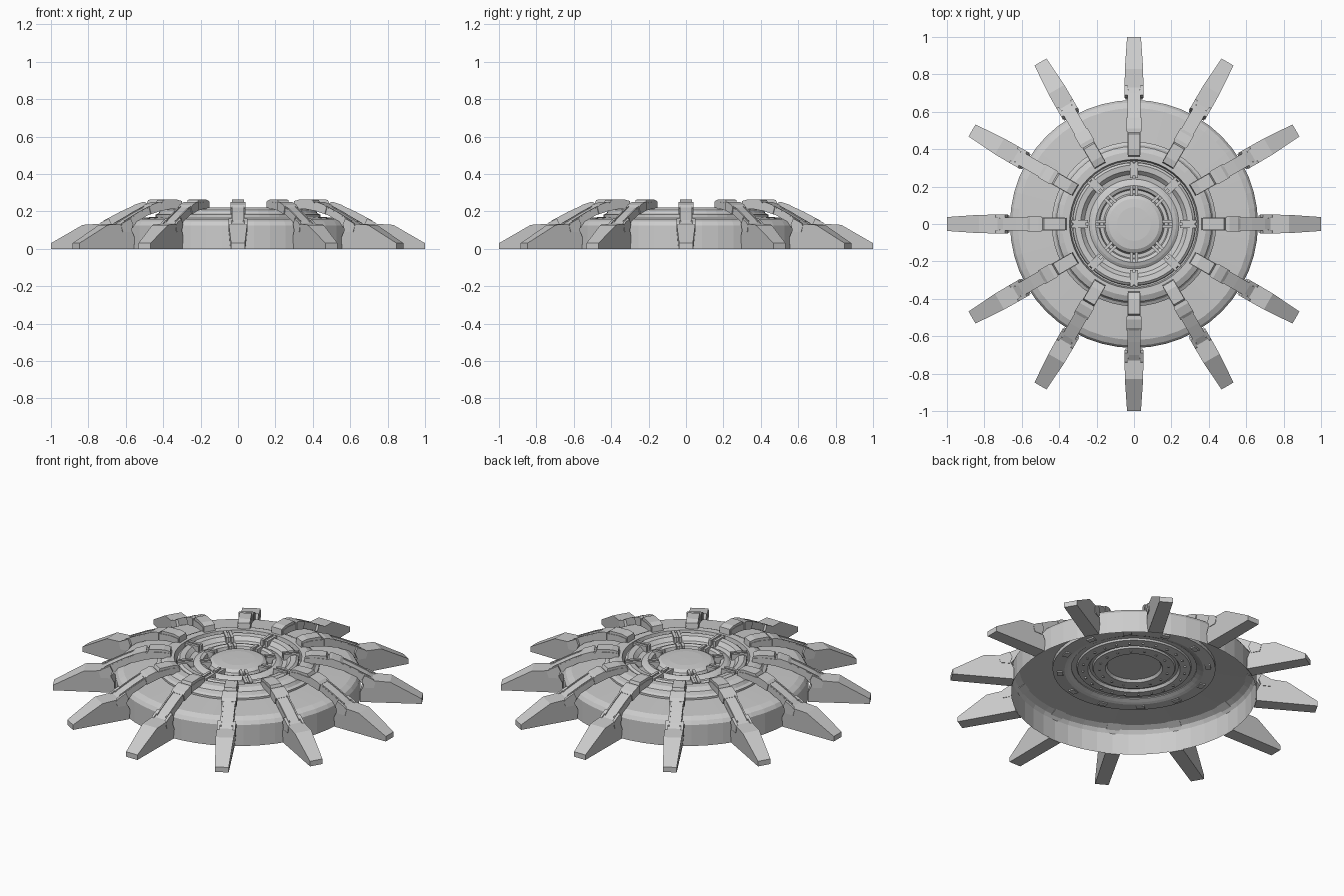
import bpy, bmesh
from math import sin, cos, pi


def make_object(name, bm):
    bmesh.ops.recalc_face_normals(bm, faces=bm.faces[:])
    me = bpy.data.meshes.new(name)
    bm.to_mesh(me)
    bm.free()
    ob = bpy.data.objects.new(name, me)
    bpy.context.collection.objects.link(ob)
    return ob


def lathe(name, profile, seg=48, closed=False):
    """Revolve an (r, z) profile about z; points with r = 0 become poles."""
    bm = bmesh.new()
    rings = []
    for r, z in profile:
        if r == 0:
            rings.append([bm.verts.new((0, 0, z))] * seg)
        else:
            rings.append([bm.verts.new((r * cos(2 * pi * i / seg), r * sin(2 * pi * i / seg), z))
                          for i in range(seg)])
    pairs = list(zip(rings, rings[1:]))
    if closed:
        pairs.append((rings[-1], rings[0]))
    for a, b in pairs:
        for i in range(seg):
            j = (i + 1) % seg
            face = list(dict.fromkeys((a[i], a[j], b[j], b[i])))
            if len(face) > 2:
                bm.faces.new(face)
    return make_object(name, bm)


def slab(name, pts):
    """Side profile (r, z, half width) along +x, thickened in y."""
    bm = bmesh.new()
    left = [bm.verts.new((r, w, z)) for r, z, w in pts]
    right = [bm.verts.new((r, -w, z)) for r, z, w in pts]
    bm.faces.new(left)
    bm.faces.new(right[::-1])
    n = len(pts)
    for i in range(n):
        j = (i + 1) % n
        bm.faces.new((left[i], right[i], right[j], left[j]))
    return make_object(name, bm)


def block(name, r0, r1, z0, z1, w, y=0):
    ob = slab(name, [(r0, z0, w), (r1, z0, w), (r1, z1, w), (r0, z1, w)])
    for v in ob.data.vertices:
        v.co.y += y
    return ob


def around(ob, count, start=0.0):
    ob.rotation_euler.z = start
    for i in range(1, count):
        c = ob.copy()
        c.rotation_euler.z = start + 2 * pi * i / count
        bpy.context.collection.objects.link(c)


# hollow outer shell, open below
lathe("outer_shell", [(0.663, 0), (0.663, 0.125), (0.65, 0.145), (0.62, 0.16), (0.42, 0.172)])

# stepped ring around the hub
lathe("collar_ring", [(0.44, 0.15), (0.44, 0.182), (0.425, 0.19), (0.415, 0.208), (0.385, 0.222),
                      (0.345, 0.222), (0.338, 0.185), (0.338, 0.16), (0.36, 0.15), (0.375, 0.145)],
      closed=True)

# hub with inner ring, groove and centre cap
lathe("hub", [(0, 0.216), (0.09, 0.215), (0.135, 0.21), (0.155, 0.198), (0.163, 0.18), (0.182, 0.18),
              (0.188, 0.2), (0.205, 0.207), (0.225, 0.2), (0.24, 0.19), (0.265, 0.195), (0.285, 0.216),
              (0.315, 0.22), (0.328, 0.21), (0.33, 0.18), (0.345, 0.18), (0.345, 0.165), (0.31, 0.165),
              (0.305, 0.155), (0.25, 0.15), (0.24, 0.165), (0.225, 0.165), (0.22, 0.155),
              (0.155, 0.155), (0.145, 0.17), (0, 0.17)])

# eight radial clip pairs on the hub
for y in (-0.014, 0.014):
    around(block("outer_clip", 0.245, 0.335, 0.185, 0.226, 0.008, y), 8)
    around(block("inner_clip", 0.15, 0.205, 0.18, 0.216, 0.008, y), 8)
around(block("clip_bridge", 0.26, 0.325, 0.185, 0.22, 0.01), 8)

# underside bolts and lugs
around(block("underside_bolt", 0.183, 0.193, 0.15, 0.16, 0.005), 16)
around(block("underside_bolt_outer", 0.272, 0.282, 0.145, 0.158, 0.005), 24)
around(block("underside_lug", 0.385, 0.415, 0.14, 0.152, 0.022), 12, pi / 12)

# twelve curved arms bridging over the shell
w = 0.036
around(slab("arm", [(r, z, w) for r, z in [
    (0.75, 0.12), (0.70, 0.155), (0.63, 0.192), (0.56, 0.225), (0.50, 0.243), (0.42, 0.25),
    (0.37, 0.245), (0.37, 0.215), (0.44, 0.212), (0.50, 0.202), (0.58, 0.178), (0.65, 0.14),
    (0.69, 0.09)]]), 12)

# raised clamp and hooked inner end of each arm
around(slab("arm_hook", [(r, z, 0.033) for r, z in [
    (0.49, 0.24), (0.48, 0.262), (0.40, 0.264), (0.365, 0.255), (0.358, 0.205), (0.385, 0.205),
    (0.395, 0.235)]]), 12)
around(slab("arm_clamp", [(r, z, 0.041) for r, z in [
    (0.57, 0.222), (0.555, 0.235), (0.51, 0.25), (0.495, 0.25), (0.495, 0.205), (0.56, 0.185)]]), 12)

# thin side rails along the outer part of each arm
for y in (-0.031, 0.031):
    rail = slab("arm_rail", [(r, z, 0.004) for r, z in [
        (0.72, 0.142), (0.72, 0.15), (0.63, 0.198), (0.565, 0.228), (0.565, 0.218), (0.63, 0.188)]])
    for v in rail.data.vertices:
        v.co.y += y
    around(rail, 12)

# tapered claw foot at the end of each arm
around(slab("claw_foot", [
    (0.665, 0, 0.04), (1.0, 0, 0.037), (1.0, 0.03, 0.037), (0.83, 0.128, 0.049), (0.73, 0.134, 0.05),
    (0.69, 0.11, 0.05), (0.665, 0.06, 0.046)]), 12)

# collar joining arm and claw: a cheek on either side
for y in (-0.043, 0.043):
    cheek = slab("claw_cheek", [(r, z, 0.007) for r, z in [
        (0.75, 0.125), (0.735, 0.14), (0.69, 0.162), (0.675, 0.13), (0.69, 0.09), (0.74, 0.09)]])
    for v in cheek.data.vertices:
        v.co.y += y
    around(cheek, 12)
